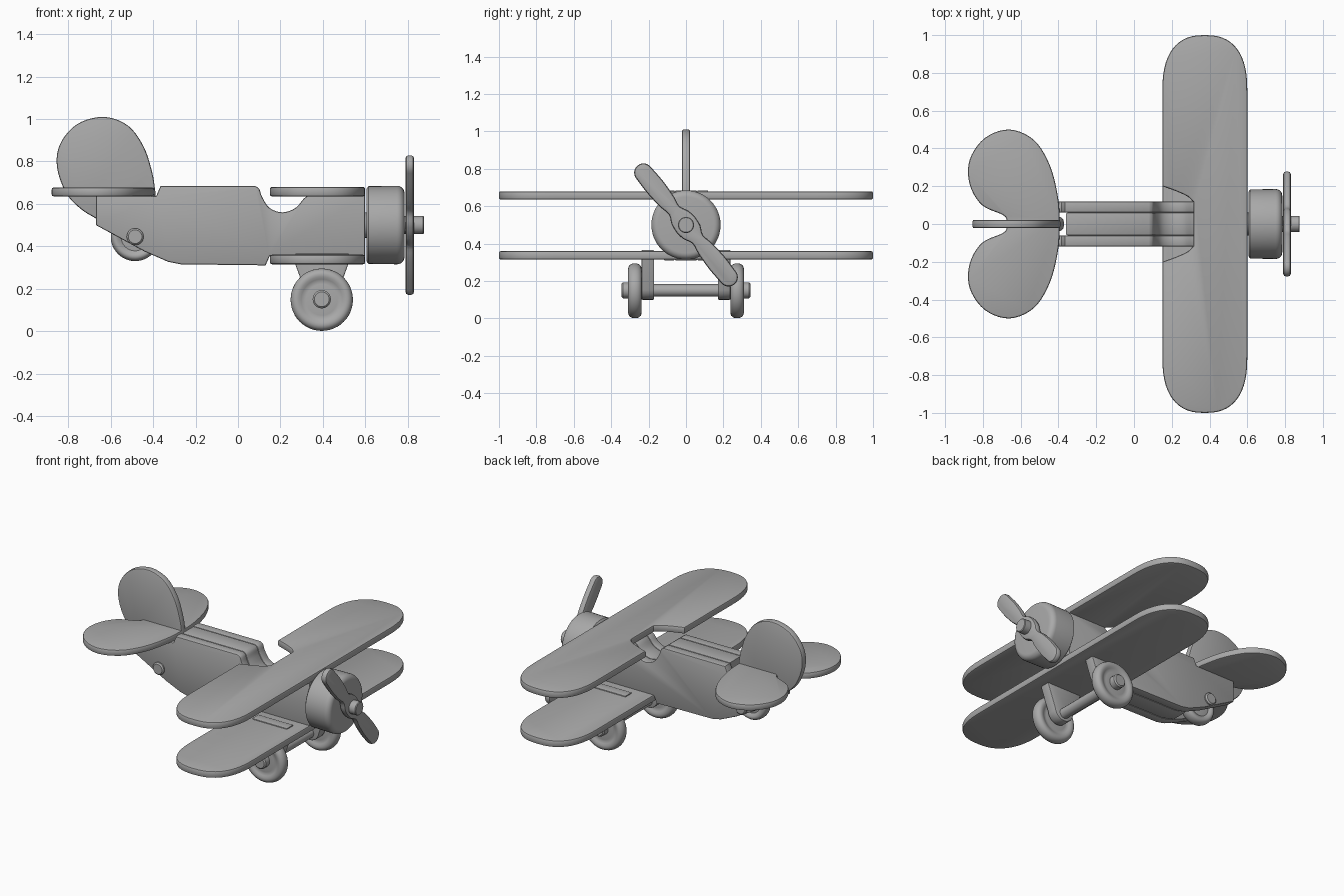
import bpy, bmesh, math
from mathutils import Vector

if "Cube" in bpy.data.objects:
    bpy.data.objects.remove(bpy.data.objects["Cube"])

grey = bpy.data.materials.new("plain grey")
grey.diffuse_color = (0.40, 0.40, 0.40, 1)
grey.use_nodes = True
grey.node_tree.nodes["Principled BSDF"].inputs["Base Color"].default_value = grey.diffuse_color


def place(axis, a, b, t):
    return {'x': (t, a, b), 'y': (a, t, b), 'z': (a, b, t)}[axis]


def finish(name, bm, smooth=35):
    bmesh.ops.remove_doubles(bm, verts=bm.verts, dist=1e-5)
    bmesh.ops.recalc_face_normals(bm, faces=bm.faces)
    me = bpy.data.meshes.new(name)
    bm.to_mesh(me)
    bm.free()
    me.materials.append(grey)
    ob = bpy.data.objects.new(name, me)
    bpy.context.collection.objects.link(ob)
    bpy.ops.object.select_all(action='DESELECT')
    ob.select_set(True)
    bpy.context.view_layer.objects.active = ob
    bpy.ops.object.shade_smooth_by_angle(angle=math.radians(smooth))
    return ob


def plate(name, pts, axis, lo, hi, bevel=0.01):
    """Board cut from a flat outline, with softened rims."""
    bm = bmesh.new()
    f = bm.faces.new([bm.verts.new(place(axis, a, b, lo)) for a, b in pts])
    ext = bmesh.ops.extrude_face_region(bm, geom=[f])
    up = [v for v in ext['geom'] if isinstance(v, bmesh.types.BMVert)]
    bmesh.ops.translate(bm, verts=up, vec=Vector(place(axis, 0, 0, hi - lo)))
    bmesh.ops.recalc_face_normals(bm, faces=bm.faces)
    rims = [e for e in bm.edges if len(e.link_faces) == 2
            and any(len(g.verts) > 4 for g in e.link_faces)]
    if bevel:
        bmesh.ops.bevel(bm, geom=rims, offset=bevel, segments=2, profile=0.5,
                        affect='EDGES', clamp_overlap=True)
    return finish(name, bm)


def turned(name, profile, axis, center, steps=40):
    """Lathe (radius, along) pairs around an axis through center."""
    bm = bmesh.new()
    rings = []
    for r, t in profile:
        rings.append([bm.verts.new(Vector(center) + Vector(place(
            axis, r * math.cos(2 * math.pi * i / steps),
            r * math.sin(2 * math.pi * i / steps), t))) for i in range(steps)])
    for p, q in zip(rings, rings[1:]):
        for i in range(steps):
            j = (i + 1) % steps
            bm.faces.new((p[i], p[j], q[j], q[i]))
    bm.faces.new(rings[0])
    bm.faces.new(rings[-1])
    return finish(name, bm)


def peg(name, r, lo, hi, axis, center, soft=0.008):
    return turned(name, [(r - soft, lo), (r, lo + soft), (r, hi - soft), (r - soft, hi)],
                  axis, center, 28)


def curve(pts, n=6):
    """Open Catmull-Rom curve through the points."""
    p = [Vector(q) for q in pts]
    p = [2 * p[0] - p[1]] + p + [2 * p[-1] - p[-2]]
    out = []
    for a, b, c, d in zip(p, p[1:], p[2:], p[3:]):
        for k in range(n):
            t = k / n
            out.append(0.5 * (2 * b + (c - a) * t + (2 * a - 5 * b + 4 * c - d) * t * t
                              + (3 * b - a - 3 * c + d) * t ** 3))
    return [(v.x, v.y) for v in out] + [tuple(pts[-1])]


def arc(cx, cy, rx, ry, a0, a1, n=12):
    return [(cx + rx * math.cos(math.radians(a0 + (a1 - a0) * i / n)),
             cy + ry * math.sin(math.radians(a0 + (a1 - a0) * i / n))) for i in range(n + 1)]


# Fuselage: three laminated boards, the middle one shortened for the tail wheel
nose = [(0.13, 0.31), (0.15, 0.355), (0.60, 0.355), (0.60, 0.64), (0.33, 0.64)]
cockpit = curve([(0.31, 0.625), (0.27, 0.58), (0.21, 0.56), (0.15, 0.58), (0.115, 0.63),
                 (0.10, 0.67), (0.08, 0.685)], 4)
side = ([(-0.67, 0.638), (-0.67, 0.50), (-0.44, 0.375), (-0.33, 0.327), (-0.27, 0.315)]
        + nose + cockpit + [(-0.365, 0.685), (-0.385, 0.638)])
core = ([(-0.36, 0.638), (-0.35, 0.335), (-0.27, 0.315)] + nose + cockpit + [(-0.36, 0.685)])
plate("fuselage_left_board", side, 'y', 0.06, 0.12, 0.008)
plate("fuselage_right_board", side, 'y', -0.12, -0.06, 0.008)
plate("fuselage_middle_board", core, 'y', -0.06, 0.06, 0.008)

# Wings with rounded tips; the upper one is notched behind the cockpit
tip = [(0.375 + 0.225 * math.copysign(abs(math.cos(a)) ** 0.8, math.cos(a)),
        0.70 + 0.30 * math.sin(a) ** 0.8) for a in [math.pi * i / 28 for i in range(29)]]
far = [(x, -y) for x, y in reversed(tip)]
notch = curve([(0.15, 0.20), (0.22, 0.175), (0.285, 0.145), (0.315, 0.115)], 3)
plate("upper_wing", tip + notch + [(x, -y) for x, y in reversed(notch)] + far,
      'z', 0.635, 0.68)
plate("lower_wing", tip + far, 'z', 0.315, 0.36)

# Tailplane with two lobes
lobe = curve([(-0.392, 0.0), (-0.402, 0.14), (-0.445, 0.31), (-0.53, 0.445), (-0.66, 0.50),
              (-0.79, 0.455), (-0.87, 0.34), (-0.87, 0.21), (-0.805, 0.10), (-0.69, 0.045),
              (-0.67, 0.0)], 5)
plate("tailplane", lobe + [(x, -y) for x, y in reversed(lobe[1:-1])], 'z', 0.635, 0.677)

# Upright tail fin, running down between the fuselage boards
fin = curve([(-0.39, 0.66), (-0.405, 0.75), (-0.445, 0.87), (-0.52, 0.97), (-0.635, 1.01),
             (-0.76, 0.975), (-0.84, 0.88), (-0.853, 0.77), (-0.81, 0.65), (-0.74, 0.575),
             (-0.66, 0.525)], 5)
plate("tail_fin", fin + [(-0.62, 0.57), (-0.39, 0.57)], 'y', -0.022, 0.022, 0.009)

# Engine cowl and propeller shaft
cowl = [(0.17, 0.605), (0.183, 0.615)] + [
    (0.150 + 0.035 * math.cos(a), 0.75 + 0.035 * math.sin(a))
    for a in [math.pi / 2 * i / 6 for i in range(7)]]
turned("engine_cowl", cowl, 'x', (0, 0, 0.50), 48)
peg("nose_mount", 0.06, 0.58, 0.62, 'x', (0, 0, 0.50))
peg("propeller_shaft", 0.043, 0.77, 0.877, 'x', (0, 0, 0.50), 0.004)

# Propeller: one blade outline, repeated by half a turn
edge = curve([(0.0, 0.065), (0.05, 0.058), (0.10, 0.036), (0.16, 0.046), (0.26, 0.053),
              (0.355, 0.05)], 3)
half = edge + arc(0.36, 0, 0.05, 0.05, 80, -80, 10) + [(r, -w) for r, w in reversed(edge[1:])]
ang = math.atan2(-0.28, 0.228)
c, s = math.cos(ang), math.sin(ang)
outline = half + [(-r, -w) for r, w in half]
plate("propeller", [(r * c - w * s, 0.50 + r * s + w * c) for r, w in outline],
      'x', 0.79, 0.83, 0.013)


# Wheels with a rounded tyre and dished hub
def wheel(name, radius, width, center):
    rim = [(0.30, 0.72), (0.50, 0.70), (0.58, 0.66), (0.66, 0.82), (0.74, 0.96), (0.82, 1.0),
           (0.90, 0.90), (0.96, 0.64), (0.99, 0.33)]
    prof = [(r, -t) for r, t in rim] + [(1, 0)] + rim[::-1]
    turned(name, [(r * radius, t * width) for r, t in prof], 'y', center, 48)


# Landing gear: struts through the lower wing, axle, caps and wheels
strut = ([(0.27, 0.366), (0.27, 0.315), (0.325, 0.165)]
         + arc(0.395, 0.17, 0.07, 0.07, 195, 345, 10)
         + [(0.465, 0.165), (0.52, 0.315), (0.52, 0.366)])
for label, sgn in (("left", 1), ("right", -1)):
    lo, hi = sorted((sgn * 0.17, sgn * 0.238))
    plate(label + "_gear_strut", strut, 'y', lo, hi, 0.006)
    wheel(label + "_main_wheel", 0.147, 0.036, (0.395, sgn * 0.273, 0.148))
    lo, hi = sorted((sgn * 0.29, sgn * 0.345))
    peg(label + "_axle_cap", 0.043, lo, hi, 'y', (0.395, 0, 0.15))
    lo, hi = sorted((sgn * 0.10, sgn * 0.136))
    peg(label + "_tail_axle_cap", 0.04, lo, hi, 'y', (-0.485, 0, 0.445))
peg("main_axle", 0.033, -0.31, 0.31, 'y', (0.395, 0, 0.15))

# Tail wheel in its slot
wheel("tail_wheel", 0.115, 0.036, (-0.485, 0, 0.445))
peg("tail_axle", 0.03, -0.12, 0.12, 'y', (-0.485, 0, 0.445))
